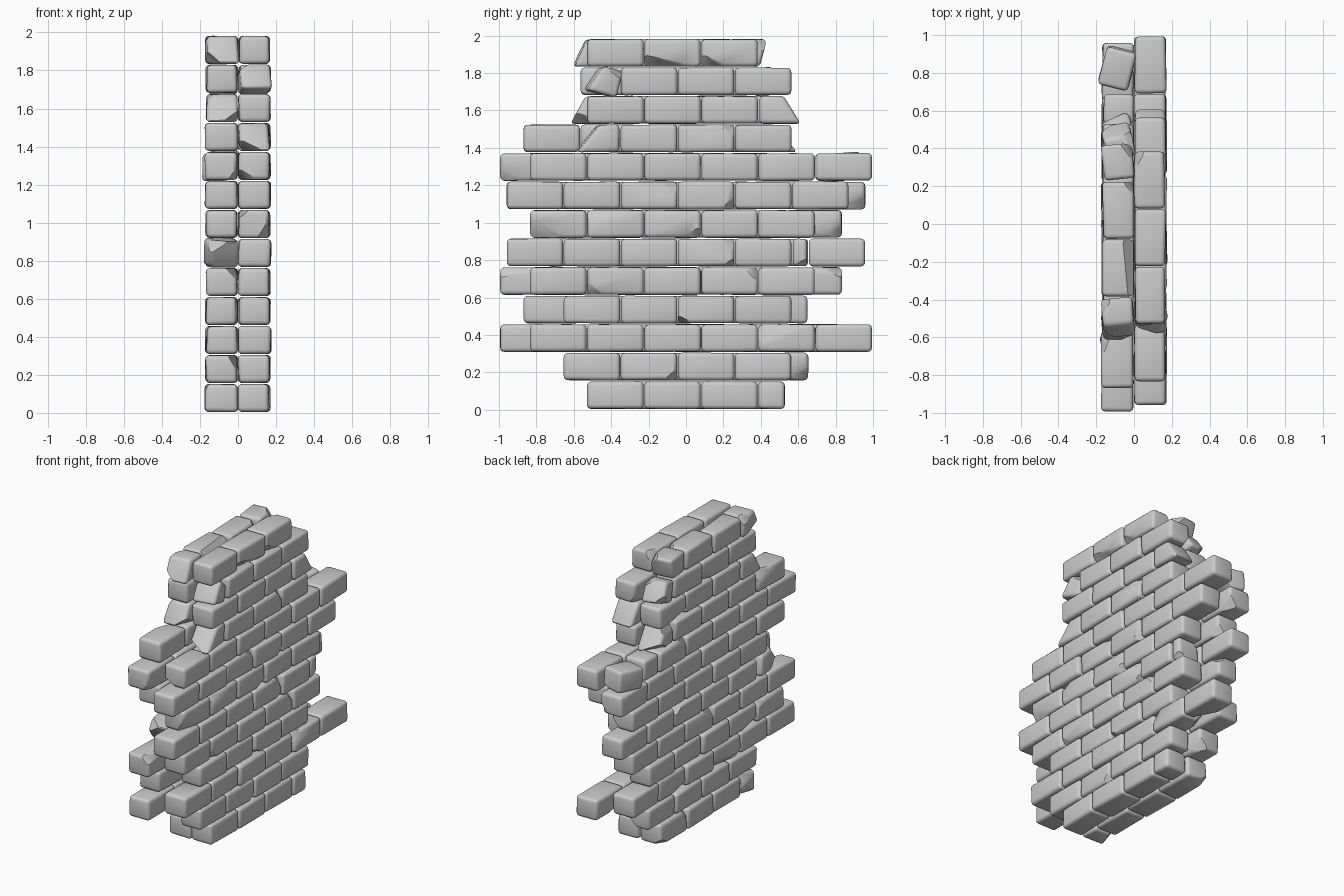
import bpy, bmesh, math, random
from mathutils import Vector, Matrix, Euler

cube = bpy.data.objects.get("Cube")
if cube:
    bpy.data.objects.remove(cube, do_unlink=True)
random.seed(7)

LENGTH, PITCH, HEIGHT, DEPTH = 0.305, 0.1525, 0.150, 0.160

stone = bpy.data.materials.new("grey stone")
stone.use_nodes = True
GREY = (0.6, 0.6, 0.6, 1)
stone.diffuse_color = GREY
stone.node_tree.nodes["Principled BSDF"].inputs["Base Color"].default_value = GREY

# y extent of the regular bricks in each course, bottom to top
LEFT = [(-.53, .53), (-.655, .565), (-.835, .995), (-.655, .565), (-.835, .69),
        (-.96, .565), (-.835, .69), (-.96, .87), (-.835, .995), (-.35, .565),
        (-.53, .385), (-.35, .565), (-.53, .385)]
RIGHT = [(-.53, .53), (-.565, .655), (-.995, .835), (-.87, .65), (-.995, .835),
         (-.565, .96), (-.69, .835), (-.87, .96), (-.995, .69), (-.87, .35),
         (-.385, .53), (-.565, .35), (-.385, .225)]

# broken end bricks: side, course, y range, roll about x, turn about z, lean of the outer end
BROKEN = [
    (1, 5, .57, .65, 0, 0, 0),
    (1, 9, -.53, -.36, 0, 6, .12),
    (1, 10, .39, .57, 0, 0, -.09),
    (1, 11, -.50, -.36, -14, 10, .05),
    (-1, 5, -.78, -.58, 6, 8, -.08),
    (-1, 8, .72, .93, 5, -14, 0),
    (-1, 9, .36, .53, 0, 6, -.12),
    (-1, 10, -.58, -.39, 0, 0, .08),
    (-1, 11, .36, .50, 14, 10, -.05),
    (-1, 12, -.57, -.39, 0, 5, .07),
    (-1, 12, .235, .41, 0, 6, .04),
]


def chip(bm, size, amount):
    """Slice a flat chip off one random upper or lower edge."""
    sx, sy, sz = (random.choice((-1, 1)) for _ in range(3))
    normal = Vector((sx * random.uniform(.5, 1), sy * random.uniform(.1, .7),
                     sz * random.uniform(.5, 1))).normalized()
    corner = Vector((sx * size.x, sy * size.y, sz * size.z)) / 2
    cut = bmesh.ops.bisect_plane(bm, geom=bm.verts[:] + bm.edges[:] + bm.faces[:],
                                 plane_co=corner - normal * amount, plane_no=normal,
                                 clear_outer=True)
    edges = [e for e in cut["geom_cut"] if isinstance(e, bmesh.types.BMEdge)]
    if edges:
        bmesh.ops.edgeloop_fill(bm, edges=edges)


def brick(target, side, row, y0, y1, roll=0, turn=0, lean=0, chips=0):
    """Add one worn, rounded brick to the course."""
    size = Vector((DEPTH + random.uniform(-.004, .008), y1 - y0 - .004, HEIGHT))
    centre = Vector((side * (.004 + size.x / 2), (y0 + y1) / 2, .003 + row * PITCH + HEIGHT / 2))
    outer = 1 if centre.y > 0 else -1
    bm = bmesh.new()
    bmesh.ops.create_cube(bm, size=1)
    for v in bm.verts:
        v.co = v.co * size
        if v.co.y * outer > 0:
            v.co.y += lean * v.co.z / HEIGHT
        v.co.x += random.uniform(-.005, .005)
        v.co.z -= math.copysign(random.uniform(0, .004), v.co.z)
    bmesh.ops.bevel(bm, geom=bm.edges[:], offset=.022, segments=3, profile=.5,
                    affect='EDGES', clamp_overlap=True)
    for _ in range(chips):
        chip(bm, size, random.uniform(.035, .05))
    bm.transform(Matrix.Translation(centre) @
                 Euler((math.radians(roll), 0, math.radians(turn))).to_matrix().to_4x4())
    mesh = bpy.data.meshes.new("brick")
    bm.to_mesh(mesh)
    bm.free()
    target.from_mesh(mesh)
    bpy.data.meshes.remove(mesh)


def course(side, row, start, end):
    """Lay one running-bond course, then its broken end bricks."""
    bm = bmesh.new()
    phase = side * (-.53 if row % 2 == 0 else -.655)
    joints = [phase + LENGTH * k for k in range(-8, 9)]
    stops = [start] + [j for j in joints if start + .03 < j < end - .03] + [end]
    for y0, y1 in zip(stops, stops[1:]):
        brick(bm, side, row, y0, y1, turn=random.uniform(-1, 1),
              chips=random.choice((0, 0, 1, 1, 2)))
    for s, r, y0, y1, roll, turn, lean in BROKEN:
        if (s, r) == (side, row):
            brick(bm, side, row, y0, y1, roll, turn, lean, 2)
    name = f"{'left' if side > 0 else 'right'}_brick_course_{row + 1}"
    mesh = bpy.data.meshes.new(name)
    bmesh.ops.recalc_face_normals(bm, faces=bm.faces[:])
    bm.to_mesh(mesh)
    bm.free()
    mesh.materials.append(stone)
    obj = bpy.data.objects.new(name, mesh)
    bpy.context.collection.objects.link(obj)
    return obj


# two leaves of brickwork, back to back
bpy.ops.object.select_all(action='DESELECT')
for side, leaf in ((1, LEFT), (-1, RIGHT)):
    for row, (start, end) in enumerate(leaf):
        obj = course(side, row, start, end)
        obj.select_set(True)
        bpy.context.view_layer.objects.active = obj
bpy.ops.object.shade_smooth_by_angle(angle=math.radians(40))
